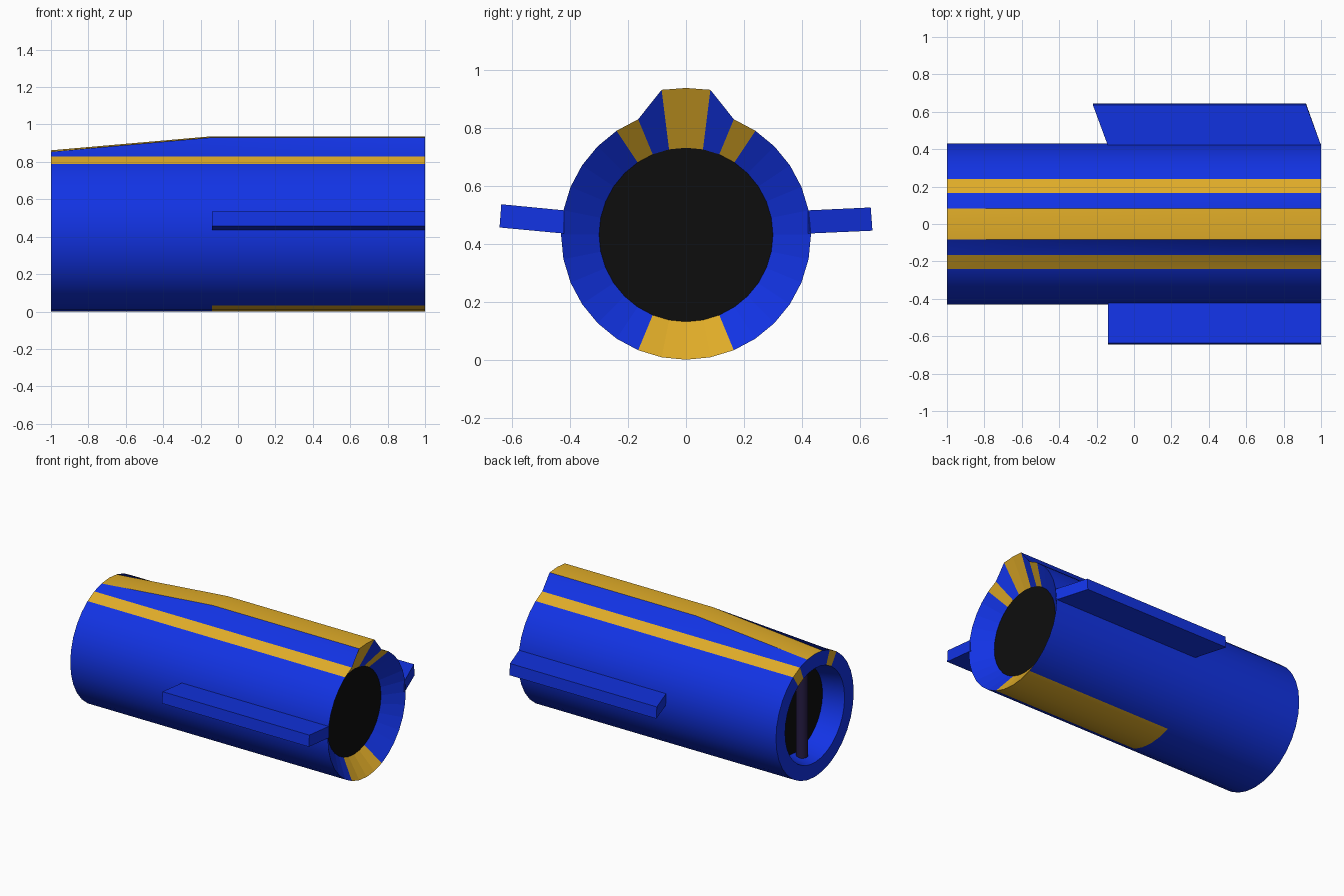
import bpy, bmesh
from math import sin, cos, radians

cube = bpy.data.objects.get("Cube")
if cube:
    bpy.data.objects.remove(cube)


def material(name, rgb):
    m = bpy.data.materials.new(name)
    m.use_nodes = True
    color = (*rgb, 1)
    m.diffuse_color = color
    m.node_tree.nodes["Principled BSDF"].inputs["Base Color"].default_value = color
    return m


BLUE = material("royal blue", (0.006, 0.033, 0.78))
GOLD = material("gold", (0.74, 0.41, 0.021))
BLACK = material("black", (0.004, 0.004, 0.004))
PURPLE = material("dark purple", (0.02, 0.012, 0.06))

SIDES, RADIUS, CENTRE = 32, 0.431, 0.431
STEP = 360 / SIDES


def finish(bm, name, mats):
    bmesh.ops.recalc_face_normals(bm, faces=bm.faces)
    mesh = bpy.data.meshes.new(name)
    bm.to_mesh(mesh)
    bm.free()
    for m in mats:
        mesh.materials.append(m)
    ob = bpy.data.objects.new(name, mesh)
    bpy.context.collection.objects.link(ob)
    return ob


def smooth(ob):
    bpy.ops.object.select_all(action="DESELECT")
    ob.select_set(True)
    bpy.context.view_layer.objects.active = ob
    bpy.ops.object.shade_smooth_by_angle(angle=radians(30))


# Barrel: rings joined from the rear recess, along the outside, to the front funnel
bm = bmesh.new()


def ring(x, radius, ridge=False):
    verts = []
    for k in range(SIDES):
        a = radians(k * STEP)
        y, z = radius * sin(a), CENTRE + radius * cos(a)
        if ridge and k in (0, 1, SIDES - 1):
            z += 0.075 if k == 0 else 0.077
        verts.append(bm.verts.new((x, y, z)))
    return verts


rings = [ring(-0.85, 0.30), ring(-1, 0.33), ring(-1, RADIUS),
         ring(-0.14, RADIUS, True), ring(1, RADIUS, True), ring(0.9, 0.30)]
STRIPES = {2, SIDES - 3}
CREST = {0, SIDES - 1}
BELLY = {14, 15, 16, 17}
gold_bands = [set(), STRIPES, STRIPES | CREST,
              STRIPES | CREST | BELLY, STRIPES | CREST | BELLY]
for band, golden in enumerate(gold_bands):
    a, b = rings[band], rings[band + 1]
    for k in range(SIDES):
        n = (k + 1) % SIDES
        f = bm.faces.new((a[k], a[n], b[n], b[k]))
        f.material_index = 1 if k in golden else 0
# Black discs closing both ends
for r in (rings[0], rings[-1]):
    bm.faces.new(r).material_index = 2
barrel = finish(bm, "barrel", (BLUE, GOLD, BLACK))
smooth(barrel)
# Funnel facets stay flat
for p in barrel.data.polygons:
    if p.center.x > 0.92:
        p.use_smooth = False


# Side fins: slabs with a slight upward tilt and optional sweep
def fin(name, side, rise, sweep):
    bm = bmesh.new()
    bmesh.ops.create_cube(bm, size=1)
    for v in bm.verts:
        outer = v.co.y * side > 0
        top = v.co.z > 0
        v.co.x = (1 if v.co.x > 0 else -0.14) - (sweep if outer else 0)
        v.co.y = side * ((0.637 if top else 0.643) if outer else 0.42)
        v.co.z = (0.515 if top else 0.435) + (rise if outer else 0)
    return finish(bm, name, (BLUE,))


fin("front_fin", -1, 0.021, 0)
fin("back_fin", 1, 0.010, 0.08)

# Upright bar across the rear recess
bm = bmesh.new()
bmesh.ops.create_cone(bm, cap_ends=True, segments=16, radius1=0.04,
                      radius2=0.04, depth=0.62)
bar = finish(bm, "rear_bar", (PURPLE,))
bar.location = (-0.9, 0, CENTRE)
smooth(bar)
